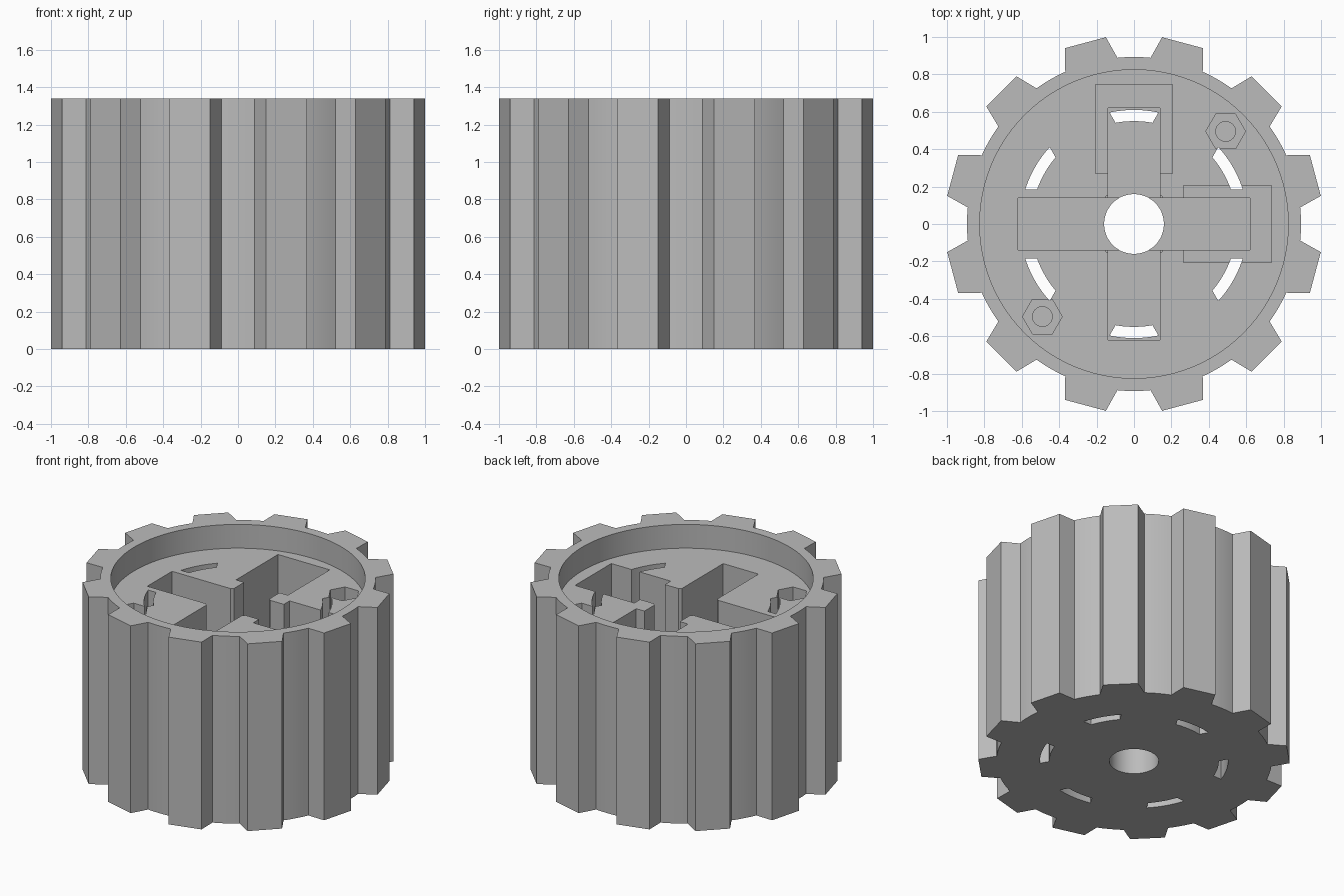
import bpy, bmesh
from math import sin, cos, asin, pi, radians

cube = bpy.data.objects.get("Cube")
if cube:
    bpy.data.objects.remove(cube, do_unlink=True)

HEIGHT = 1.34
DECK = 1.17          # level of the recessed inner deck
TOP = HEIGHT + 0.1   # cutters end above the body

grey = bpy.data.materials.new("plain grey")
grey.use_nodes = True
grey.diffuse_color = (0.5, 0.5, 0.5, 1)
grey.node_tree.nodes["Principled BSDF"].inputs["Base Color"].default_value = (0.5, 0.5, 0.5, 1)


def polar(r, a):
    return (r * cos(a), r * sin(a))


def prism(name, outline, z0, z1):
    """Extrude a closed counter-clockwise outline from z0 to z1."""
    bm = bmesh.new()
    low = [bm.verts.new((x, y, z0)) for x, y in outline]
    high = [bm.verts.new((x, y, z1)) for x, y in outline]
    bm.faces.new(low[::-1])
    bm.faces.new(high)
    n = len(outline)
    for i in range(n):
        j = (i + 1) % n
        bm.faces.new((low[i], low[j], high[j], high[i]))
    mesh = bpy.data.meshes.new(name)
    bm.to_mesh(mesh)
    bm.free()
    obj = bpy.data.objects.new(name, mesh)
    bpy.context.collection.objects.link(obj)
    mesh.materials.append(grey)
    return obj


def ring(r, sides, cx=0, cy=0):
    return [(cx + r * cos(2 * pi * i / sides), cy + r * sin(2 * pi * i / sides))
            for i in range(sides)]


def rect(x0, x1, y0, y1):
    return [(x0, y0), (x1, y0), (x1, y1), (x0, y1)]


# Toothed body: twelve flat-tipped teeth with rounded valleys
outline = []
for k in range(12):
    mid = radians(15 + 30 * k)
    for r, offset in ((0.893, -9.3), (1.01, -6.45), (1.01, 6.45), (0.893, 9.3)):
        outline.append(polar(r, mid + radians(offset)))
    for step in range(1, 5):
        outline.append(polar(0.893, mid + radians(9.3 + 11.4 * step / 5)))
body = prism("toothed_wheel", outline, 0, HEIGHT)


def slot_outline(mid, inner=0.55, outer=0.61, spoke=0.185, steps=10):
    """Arc slot between two parallel-sided spokes."""
    points = []
    for r, direction in ((outer, 1), (inner, -1)):
        half = radians(30) - asin(spoke / r)
        for i in range(steps + 1):
            points.append(polar(r, mid + direction * half * (2 * i / steps - 1)))
    return points


# Top recess, crossed channels, side pockets and centre bore
cutters = [
    prism("top_recess", ring(0.825, 96), DECK, TOP),
    prism("hub_pocket", ring(0.21, 48), 0.35, DECK + 0.05),
    prism("back_pocket", rect(-0.205, 0.205, 0.27, 0.745), 0.52, DECK + 0.06),
    prism("left_pocket", rect(0.265, 0.735, -0.205, 0.205), 0.52, DECK + 0.06),
    prism("long_channel", rect(-0.62, 0.62, -0.14, 0.14), 0.25, DECK + 0.07),
    prism("cross_channel", rect(-0.14, 0.14, -0.62, 0.62), 0.32, DECK + 0.08),
    prism("centre_bore", ring(0.16, 48), -0.1, DECK + 0.09),
]
# Six through slots
for k in range(6):
    cutters.append(prism("arc_slot", slot_outline(radians(30 + 60 * k)), -0.1, DECK + 0.04))
# Two nut seats with screw holes
for s in (1, -1):
    cutters.append(prism("nut_seat", ring(0.106, 6, 0.49 * s, 0.495 * s), 0.95, DECK + 0.03))
    cutters.append(prism("screw_hole", ring(0.053, 24, 0.49 * s, 0.495 * s), 0.45, DECK + 0.02))

bpy.ops.object.select_all(action="DESELECT")
bpy.context.view_layer.objects.active = body
body.select_set(True)
for cutter in cutters:
    cutter.hide_render = True
    mod = body.modifiers.new(cutter.name, "BOOLEAN")
    mod.operation = "DIFFERENCE"
    mod.solver = "EXACT"
    mod.object = cutter
    bpy.ops.object.modifier_apply(modifier=mod.name)
    bpy.data.objects.remove(cutter, do_unlink=True)

bpy.ops.object.shade_smooth_by_angle(angle=radians(20))
